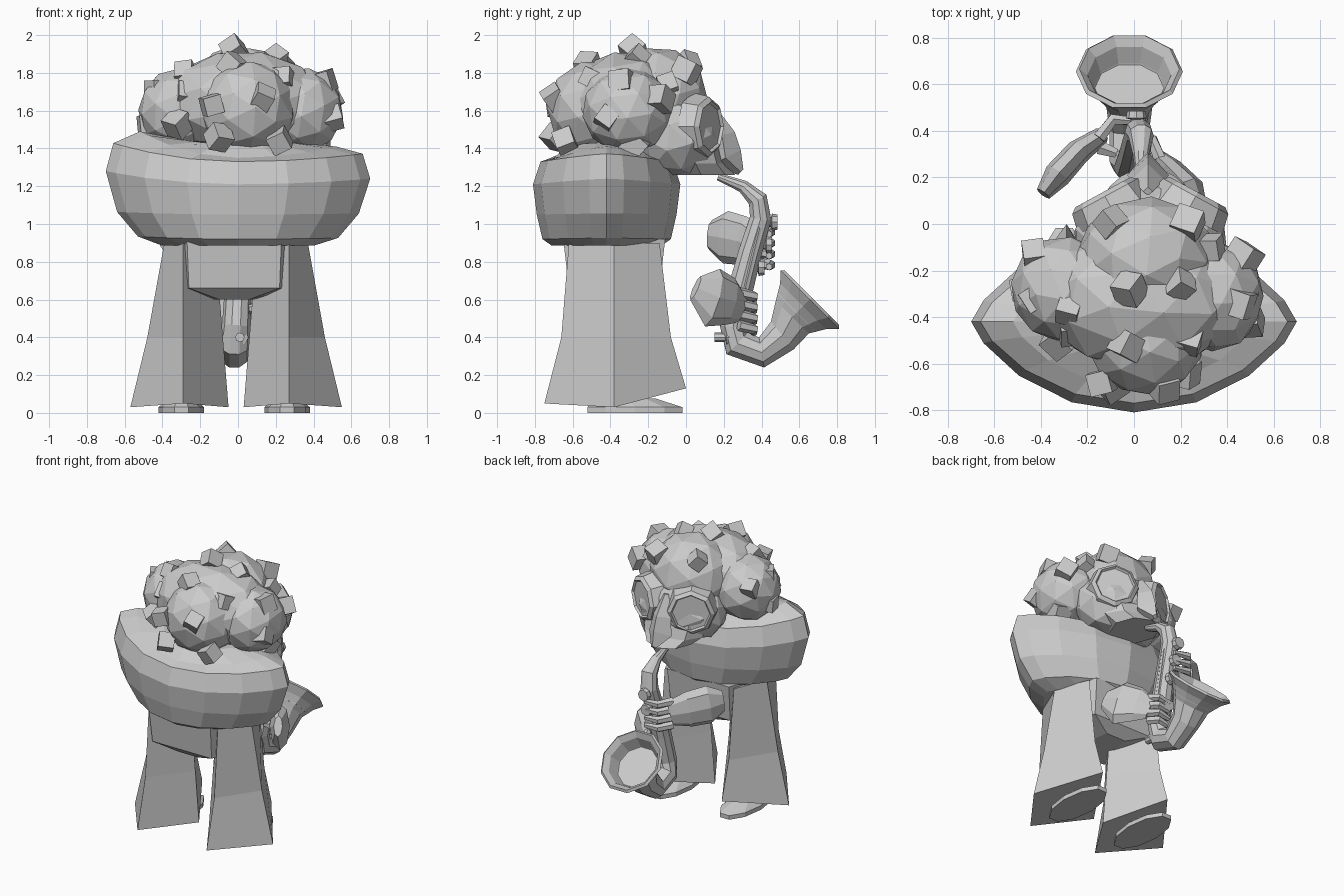
import bpy, bmesh, math, random
from mathutils import Vector, Matrix, Euler

random.seed(4)
cube = bpy.data.objects.get("Cube")
if cube:
    bpy.data.objects.remove(cube)

grey = bpy.data.materials.new("plain_grey")
grey.use_nodes = True
grey.diffuse_color = (0.6, 0.6, 0.6, 1)
grey.node_tree.nodes["Principled BSDF"].inputs["Base Color"].default_value = grey.diffuse_color

X, Y, Z = Vector((1, 0, 0)), Vector((0, 1, 0)), Vector((0, 0, 1))


def finish(name, bm):
    bmesh.ops.recalc_face_normals(bm, faces=bm.faces)
    mesh = bpy.data.meshes.new(name)
    bm.to_mesh(mesh)
    bm.free()
    mesh.materials.append(grey)
    obj = bpy.data.objects.new(name, mesh)
    bpy.context.collection.objects.link(obj)
    return obj


def loft(name, rings):
    """Skin a list of equal-sized point rings and cap both ends."""
    bm = bmesh.new()
    loops = [[bm.verts.new(p) for p in ring] for ring in rings]
    n = len(loops[0])
    for a, b in zip(loops, loops[1:]):
        for i in range(n):
            j = (i + 1) % n
            bm.faces.new((a[i], a[j], b[j], b[i]))
    bm.faces.new(loops[0])
    bm.faces.new(loops[-1])
    return finish(name, bm)


def ring(centre, u, v, ru, rv, n):
    angles = [math.tau * i / n for i in range(n)]
    return [Vector(centre) + u * ru * math.cos(a) + v * rv * math.sin(a) for a in angles]


def path_rings(points, radii, n, ref, squash=1):
    pts = [Vector(p) for p in points]
    rings = []
    for i, p in enumerate(pts):
        t = (pts[min(i + 1, len(pts) - 1)] - pts[max(i - 1, 0)]).normalized()
        u = (ref - t * ref.dot(t)).normalized()
        rings.append(ring(p, u, t.cross(u), radii[i], radii[i] * squash, n))
    return rings


def tube(name, points, radii, n=6, ref=Z, squash=1):
    return loft(name, path_rings(points, radii, n, ref, squash))


def blob(centre, scale):
    bm = bmesh.new()
    bmesh.ops.create_icosphere(bm, subdivisions=2, radius=1)
    turn = Euler([random.uniform(0, 3) for _ in range(3)]).to_matrix().to_4x4()
    size = Matrix.Diagonal((*scale, 1))
    bm.transform(Matrix.Translation(centre) @ size @ turn)
    return bm


# Flared four-cornered trouser legs and shoes
for side, name, mid in ((-1, "right", -0.29), (1, "left", 0.27)):
    def corners(back, front, outer, inner, zb, zs, zf):
        return [(mid, back, zb), (mid + side * outer, -0.38, zs),
                (mid, front, zf), (mid - side * inner, -0.38, zs)]
    loft(name + "_trouser_leg", [
        corners(-0.75, 0, 0.28, 0.24, 0.05, 0.03, 0.13),
        corners(-0.66, -0.08, 0.19, 0.21, 0.4, 0.4, 0.4),
        corners(-0.62, -0.14, 0.1, 0.17, 0.9, 0.9, 0.9)])
    foot = (mid - 0.01, -0.27, 0)
    loft(name + "_shoe", [
        ring(foot, X, Y, 0.12, 0.265, 10),
        ring(Vector(foot) + Z * 0.03, X, Y, 0.12, 0.265, 10),
        ring(Vector(foot) + Vector((0, -0.04, 0.075)), X, Y, 0.07, 0.16, 10)])

# Hips bridging the legs
loft("hips", [
    [(x * w - 0.02, y * d - 0.38, z) for x, y in
     ((-1, -1), (1, -1), (1.35, 0), (1, 1), (-1, 1), (-1.35, 0))]
    for w, d, z in ((0.08, 0.17, 0.6), (0.24, 0.24, 0.66), (0.25, 0.27, 0.92))])

# Wide cape, pointed at the shoulders and raised on its right
rings = []
for rx, ry, z, lift in ((0.4, 0.29, 0.885, 0), (0.53, 0.34, 0.92, 0.01),
                        (0.64, 0.37, 1.05, 0.01), (0.7, 0.39, 1.21, 0.05),
                        (0.66, 0.35, 1.33, 0.07), (0.52, 0.28, 1.35, 0.1),
                        (0.3, 0.2, 1.42, 0.02)):
    loop = []
    for i in range(16):
        c, s = math.cos(math.tau * i / 16), math.sin(math.tau * i / 16)
        raised = lift * c * c * (0.6 if c > 0 else 1.4)
        loop.append((rx * c, ry * s * abs(s) ** 0.5 - 0.42, z + raised))
    rings.append(loop)
loft("cape", rings)

# Head with a flat underside and a jaw
bm = blob((0.07, -0.06, 1.46), (0.34, 0.25, 0.25))
for v in bm.verts:
    v.co.z = max(v.co.z, 1.26)
finish("head", bm)
loft("jaw", [ring((0.06, y, z), X, Y, rx, ry, 8) for y, z, rx, ry in
             ((0.08, 1.26, 0.16, 0.18), (0.05, 1.32, 0.23, 0.16), (0.03, 1.42, 0.25, 0.15))])

# Rounded masses of hair
for name, centre, scale in (("top", (0.05, -0.15, 1.66), (0.3, 0.27, 0.28)),
                            ("middle", (0.03, -0.32, 1.64), (0.44, 0.31, 0.28)),
                            ("rear", (0.05, -0.48, 1.61), (0.26, 0.26, 0.26)),
                            ("right", (-0.3, -0.28, 1.6), (0.23, 0.23, 0.23)),
                            ("left", (0.34, -0.31, 1.6), (0.22, 0.24, 0.23))):
    finish(name + "_hair", blob(centre, scale))

# Cube curls, positions in hundredths
curls = bmesh.new()
for x, y, z in ((-2, -28, 192), (20, -26, 188), (24, -50, 177), (45, -34, 175),
                (-3, -52, 184), (13, -70, 167), (-14, -68, 163), (-27, -45, 168),
                (-43, -32, 171), (-28, -37, 180), (-32, -50, 153), (-48, -28, 153),
                (-10, -69, 146), (22, -64, 144), (47, -14, 166), (50, -42, 156),
                (42, -27, 142), (-10, 1, 185), (23, 0, 181), (-43, -13, 168),
                (33, -10, 174)):
    spin = Euler([random.uniform(0, 3) for _ in range(3)]).to_matrix().to_4x4()
    place = Matrix.Translation(Vector((x, y, z)) / 100)
    bmesh.ops.create_cube(curls, size=random.uniform(0.09, 0.115), matrix=place @ spin)
finish("hair_curls", curls)

# Octagonal glasses with recessed lenses
for side, name in ((-1, "right"), (1, "left")):
    out = Vector((side * 0.48, 0.88, 0)).normalized()
    across = out.cross(Z)
    hub = Vector((0.07 + side * 0.19, 0.11, 1.515))
    loft(name + "_lens", [ring(hub + out * d, across, Z, r, r, 8) for d, r in
                          ((-0.08, 0.18), (0.01, 0.16), (0.03, 0.135), (0.015, 0.125))])

# Pointed nose and lip
tube("nose", [(0.06, 0.14, 1.61), (0.06, 0.19, 1.47), (0.06, 0.21, 1.35), (0.06, 0.29, 1.275)],
     (0.02, 0.07, 0.09, 0.02), 4, X)

# Saxophone: neck, body, bow and hollow bell
path = [(0.03, 0.17, 1.25), (0.03, 0.3, 1.2), (0.03, 0.38, 1.13), (0.02, 0.395, 1.03),
        (0.01, 0.34, 0.85), (0, 0.29, 0.66), (-0.01, 0.25, 0.46), (-0.02, 0.27, 0.37),
        (-0.02, 0.4, 0.32), (-0.02, 0.51, 0.41)]
rings = path_rings(path, (0.02, 0.035, 0.055, 0.06, 0.065, 0.07, 0.075, 0.085, 0.085, 0.1), 10, X)
axis = Vector((0, 1, 1)).normalized()
side = axis.cross(X)
rim = Vector((-0.02, 0.655, 0.6))
for depth, r in ((0.13, 0.13), (0.05, 0.18), (0, 0.23), (-0.015, 0.215), (0.02, 0.18), (0.1, 0.15)):
    rings.append(ring(rim - axis * depth, X, side, r, r, 10))
loft("saxophone", rings)

# Keys along the saxophone
for i, (y, z) in enumerate(((0.39, 1.01), (0.36, 0.89), (0.32, 0.77), (0.28, 0.58),
                            (0.25, 0.49), (0.15, 0.4))):
    base = Vector((0.01, y, z))
    tube("key_%d" % i, [base, base + Y * 0.06, base + Y * 0.065, base + Y * 0.095],
         (0.025, 0.025, 0.045, 0.04), 8, X)
tube("key_rod", [(0.07, 0.39, 0.98), (0.05, 0.27, 0.48)], (0.012, 0.012), 6, X)

# Cuffed hands with curled fingers
for name, arm, radii, knuckle, bend, tip in (
        ("right", [(-0.39, 0.13, 0.94), (-0.33, 0.21, 0.93), (-0.24, 0.31, 0.91), (-0.14, 0.38, 0.88)],
         (0.08, 0.14, 0.13, 0.09), (-0.15, 0.37, 0.88), (-0.09, 0.45, 0.87), (0.02, 0.44, 0.86)),
        ("left", [(0.29, 0.05, 0.66), (0.24, 0.14, 0.61), (0.16, 0.23, 0.59), (0.1, 0.29, 0.55)],
         (0.07, 0.16, 0.13, 0.08), (0.11, 0.28, 0.55), (0.08, 0.36, 0.53), (0, 0.36, 0.51))):
    tube(name + "_hand", arm, radii, 8, Z, 0.42)
    for k in range(4):
        shift = Z * (k - 1.5) * 0.058
        tube("%s_finger_%d" % (name, k), [Vector(p) + shift for p in (knuckle, bend, tip)],
             (0.03, 0.027, 0.018))
    thumb = Vector(knuckle)
    tube(name + "_thumb", [thumb - Y * 0.04, thumb * 0.5 + Vector((0, thumb.y * 0.32, thumb.z * 0.5))],
         (0.035, 0.022))
